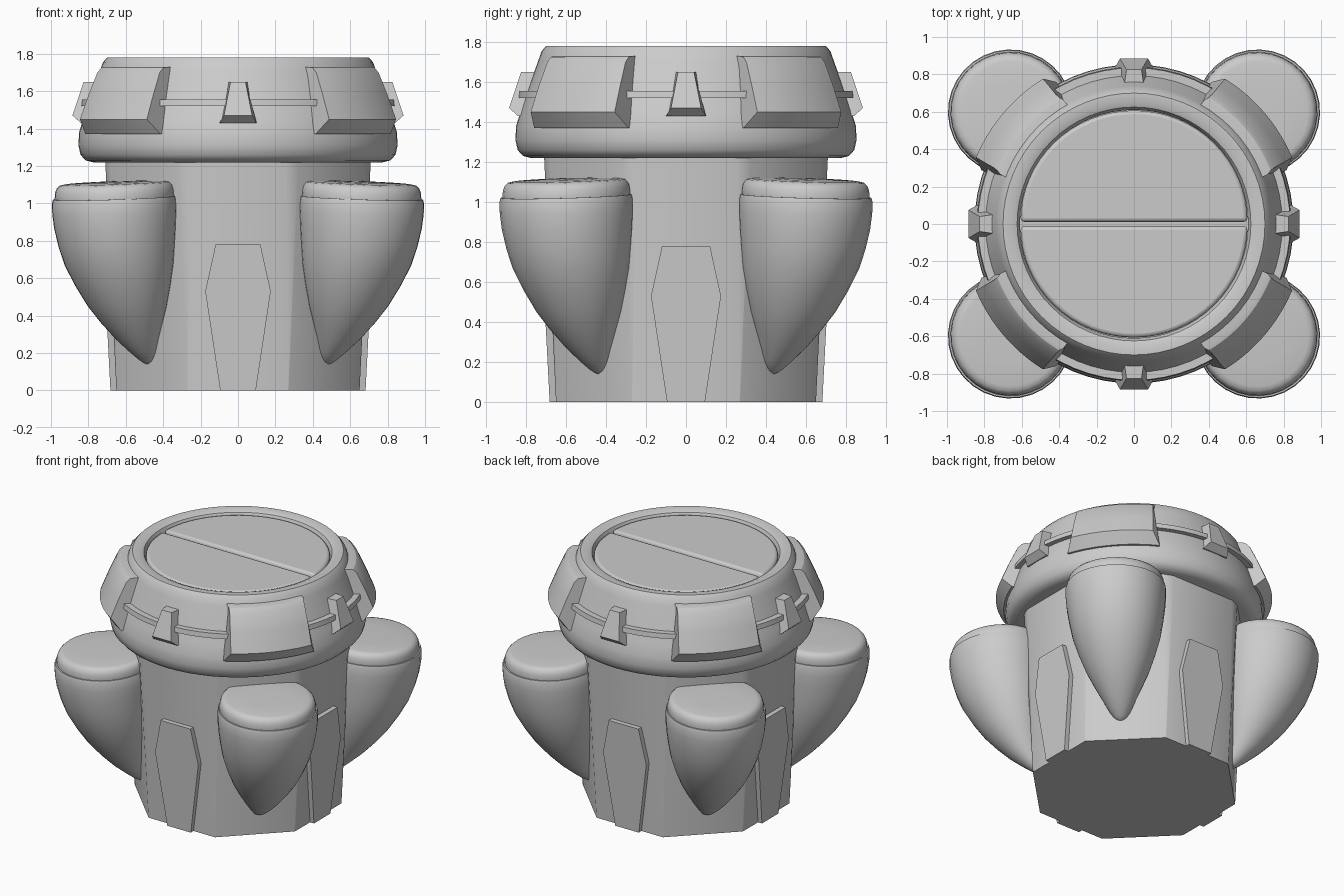
import bpy, bmesh
from math import sin, cos, pi, radians, tan
from mathutils import Matrix, Vector

old = bpy.data.objects.get("Cube")
if old:
    bpy.data.objects.remove(old, do_unlink=True)

grey = bpy.data.materials.new("plain_grey")
grey.use_nodes = True
grey.diffuse_color = (0.6, 0.6, 0.6, 1)
grey.node_tree.nodes["Principled BSDF"].inputs["Base Color"].default_value = (0.6, 0.6, 0.6, 1)


def loft(name, rings, matrix=Matrix(), smooth=30, bevel=0, wrap=False):
    """Skin a list of equal-sized rings; cap the ends, or join last to first."""
    bm = bmesh.new()
    rows = [[bm.verts.new(matrix @ Vector(p)) for p in ring] for ring in rings]
    n = len(rows[0])
    pairs = list(zip(rows, rows[1:]))
    if wrap:
        pairs.append((rows[-1], rows[0]))
    for a, b in pairs:
        for i in range(n):
            j = (i + 1) % n
            bm.faces.new((a[i], a[j], b[j], b[i]))
    if not wrap:
        bm.faces.new(rows[0])
        bm.faces.new(rows[-1])
    bmesh.ops.remove_doubles(bm, verts=bm.verts, dist=0.0001)
    bmesh.ops.recalc_face_normals(bm, faces=bm.faces)
    mesh = bpy.data.meshes.new(name)
    bm.to_mesh(mesh)
    bm.free()
    mesh.materials.append(grey)
    obj = bpy.data.objects.new(name, mesh)
    bpy.context.collection.objects.link(obj)
    bpy.ops.object.select_all(action='DESELECT')
    obj.select_set(True)
    bpy.context.view_layer.objects.active = obj
    if bevel:
        mod = obj.modifiers.new("soft_edges", 'BEVEL')
        mod.width, mod.segments, mod.limit_method = bevel, 3, 'ANGLE'
        mod.angle_limit = radians(40)
    if smooth:
        bpy.ops.object.shade_smooth_by_angle(angle=radians(smooth))
    return obj


def circle(r, z, n, cx=0, tilt=0):
    return [(cx + r * cos(2 * pi * i / n), r * sin(2 * pi * i / n),
             z - tilt * r * cos(2 * pi * i / n)) for i in range(n)]


# Eight-sided body whose corner chamfers widen upwards
def octagon(apothem, z, chamfer):
    half = apothem * tan(pi / 8) - chamfer
    return [Matrix.Rotation(k * pi / 4, 3, 'Z') @ Vector((apothem, s * half, z))
            for k in range(8) for s in (-1, 1)]


loft("body", [octagon(0.65, 0, 0.002), octagon(0.71, 1.23, 0.04)])

# Rounded collar with a recessed top
collar = [(0.60, 1.22), (0.775, 1.22), (0.815, 1.23), (0.842, 1.26), (0.853, 1.31),
          (0.85, 1.38), (0.825, 1.46), (0.785, 1.58), (0.738, 1.71), (0.722, 1.755),
          (0.70, 1.78), (0.655, 1.78), (0.625, 1.768), (0.61, 1.74), (0.61, 1.70)]
loft("collar", [circle(r, z, 64) for r, z in collar], smooth=40)

# Two half-disc lids with a groove between
for side, sign in (("front", -1), ("back", 1)):
    outline = [(0.607 * cos(pi * i / 32), sign * (0.012 + 0.595 * sin(pi * i / 32)))
               for i in range(33)]
    loft(side + "_lid", [[(x, y, z) for x, y in outline] for z in (1.69, 1.762)], bevel=0.02)

# Thin rail around the collar
rail = [(0.77, 1.52), (0.84, 1.52), (0.835, 1.555), (0.77, 1.555)]
loft("collar_rail", [[(r * cos(a), r * sin(a), z) for r, z in rail]
                     for a in [2 * pi * i / 64 for i in range(64)]], wrap=True)

# Clips and tapered panels on the four main sides
clip = [(0.72, 1.65, 0.055), (0.825, 1.65, 0.04), (0.885, 1.47, 0.075),
        (0.84, 1.43, 0.10), (0.72, 1.43, 0.10)]
panel = [(0, 0.095), (0.53, 0.175), (0.78, 0.12)]
for k, side in enumerate(("left", "back", "right", "front")):
    turn = Matrix.Rotation(k * pi / 2, 4, 'Z')
    loft(side + "_clip", [[(r, s * w, z) for r, z, w in clip] for s in (-1, 1)], turn, smooth=0)
    outline = [(z, -w) for z, w in panel] + [(z, w) for z, w in reversed(panel)]
    loft(side + "_panel", [[(r + 0.052 * z, w, z) for z, w in outline] for r in (0.63, 0.682)],
         turn, smooth=0)

# Curved pads and hanging pods on the four corners
pad = [(0.70, 1.37, 21), (0.865, 1.37, 21), (0.917, 1.45, 17.5), (0.865, 1.58, 18),
       (0.81, 1.70, 18.5), (0.785, 1.725, 19), (0.765, 1.73, 20), (0.68, 1.73, 21)]
pod = [(0.14, 0.645, 0.012), (0.16, 0.655, 0.04), (0.20, 0.68, 0.07), (0.27, 0.725, 0.113),
       (0.36, 0.765, 0.165), (0.45, 0.797, 0.212), (0.56, 0.828, 0.256), (0.67, 0.855, 0.292),
       (0.77, 0.873, 0.312), (0.87, 0.885, 0.327), (0.95, 0.89, 0.334), (1.01, 0.892, 0.334),
       (1.03, 0.892, 0.329)]
cap = [(0.98, 0.31), (1.03, 0.322), (1.07, 0.318), (1.09, 0.31), (1.105, 0.295),
       (1.11, 0.27), (1.113, 0.15), (1.114, 0.01)]
for sx, xname in ((1, "left"), (-1, "right")):
    for sy, yname in ((1, "back"), (-1, "front")):
        name = yname + "_" + xname
        flip = Matrix.Diagonal((sx, sy, 1, 1))
        loft(name + "_pad",
             [[(r * cos(radians(h * u / 6)), r * sin(radians(h * u / 6)), z) for r, z, h in pad]
              for u in range(-6, 7)],
             flip @ Matrix.Rotation(radians(40.4), 4, 'Z'))
        lean = flip @ Matrix.Rotation(radians(42.2), 4, 'Z')
        loft(name + "_pod", [circle(r, z, 32, c, 0.06 * max(0, z - 0.3)) for z, c, r in pod],
             lean, smooth=40)
        loft(name + "_pod_cap", [circle(r, z, 32, 0.89, 0.05) for z, r in cap], lean, smooth=35)
